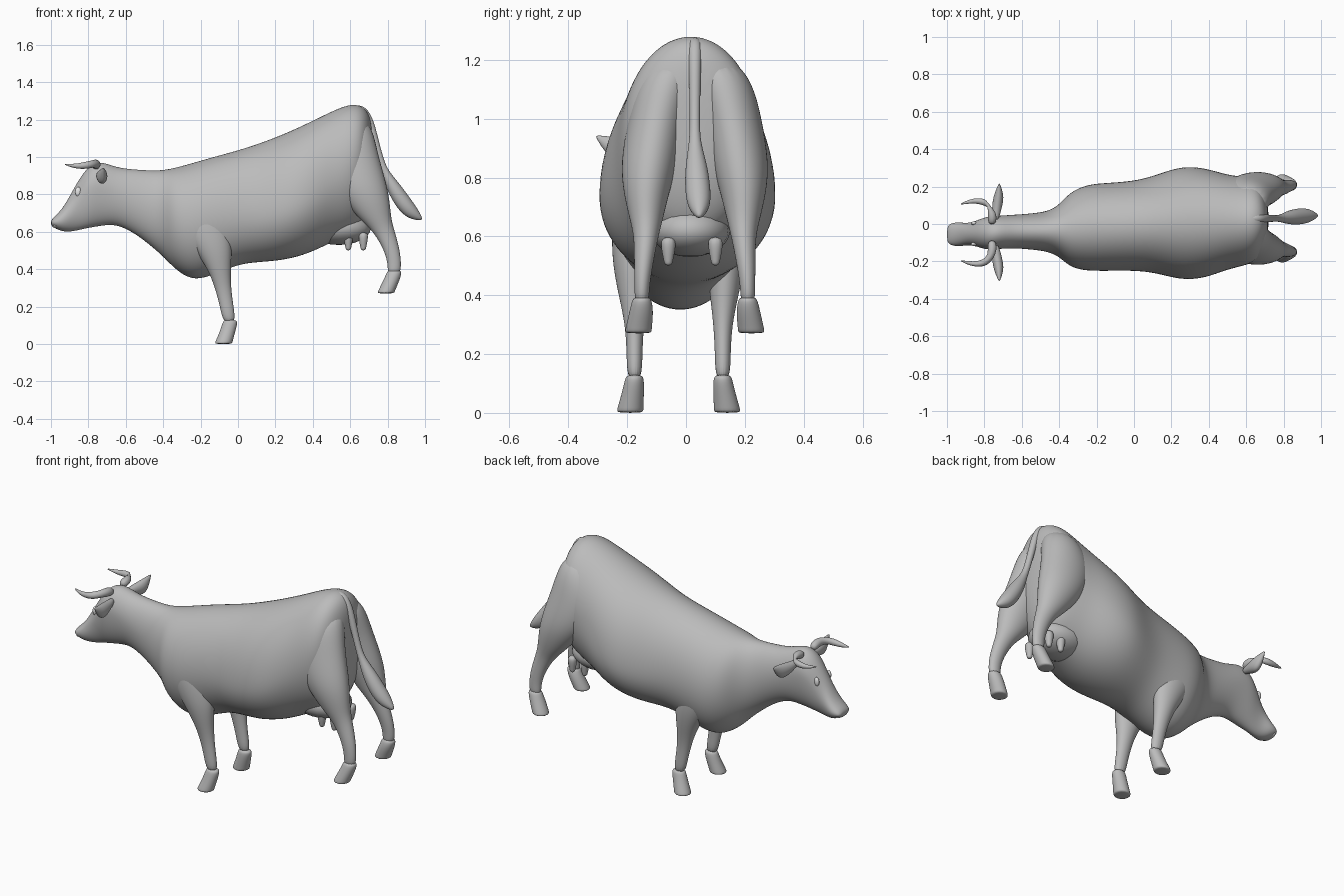
import bpy
import bmesh
from math import cos, sin, pi
from mathutils import Vector

default_cube = bpy.data.objects.get("Cube")
if default_cube:
    bpy.data.objects.remove(default_cube, do_unlink=True)


def make_material(name, colour):
    mat = bpy.data.materials.new(name)
    mat.use_nodes = True
    mat.diffuse_color = colour
    mat.node_tree.nodes["Principled BSDF"].inputs["Base Color"].default_value = colour
    return mat


HIDE = make_material("grey hide", (0.5, 0.5, 0.5, 1))
WHITE = make_material("white", (0.95, 0.95, 0.95, 1))


def finish(name, bm, mat, levels):
    bmesh.ops.recalc_face_normals(bm, faces=bm.faces)
    mesh = bpy.data.meshes.new(name)
    bm.to_mesh(mesh)
    bm.free()
    mesh.materials.append(mat)
    for poly in mesh.polygons:
        poly.use_smooth = True
    obj = bpy.data.objects.new(name, mesh)
    bpy.context.collection.objects.link(obj)
    if levels:
        sub = obj.modifiers.new("smooth", 'SUBSURF')
        sub.levels = sub.render_levels = levels
    return obj


def loft(name, rings, mat=HIDE):
    """Skin a list of point rings and close both ends."""
    bm = bmesh.new()
    loops = [[bm.verts.new(p) for p in ring] for ring in rings]
    n = len(loops[0])
    for a, b in zip(loops, loops[1:]):
        for i in range(n):
            j = (i + 1) % n
            bm.faces.new((a[i], a[j], b[j], b[i]))
    bm.faces.new(loops[0])
    bm.faces.new(loops[-1])
    return finish(name, bm, mat, 2)


def ellipse(centre, u, v, n=16):
    c, u, v = Vector(centre), Vector(u), Vector(v)
    return [c + u * cos(2 * pi * i / n) + v * sin(2 * pi * i / n) for i in range(n)]


def egg(x, top, bottom, yc, half, wide, n=20):
    """Upright section whose widest level sits at the given share of its height."""
    mid = bottom + (top - bottom) * wide
    ring = []
    for i in range(n):
        c, s = cos(2 * pi * i / n), sin(2 * pi * i / n)
        ring.append(Vector((x, yc + half * c, mid + s * (top - mid if s > 0 else mid - bottom))))
    return ring


def limb(name, sections, yc, side):
    """Sections: z, x centre, sideways offset, half length, half width."""
    loft(name, [ellipse((x, yc + side * off, z), (hx, 0, 0), (0, hy, 0))
                for z, x, off, hx, hy in sections])


def tube(name, path):
    """Path points: x, y, z, radius."""
    pts = [Vector(p[:3]) for p in path]
    rings = []
    for i, p in enumerate(path):
        along = pts[min(i + 1, len(pts) - 1)] - pts[max(i - 1, 0)]
        u = along.orthogonal() if abs(along.y) > along.length * 0.9 else along.cross(Vector((0, 1, 0)))
        u.normalize()
        v = along.normalized().cross(u)
        rings.append(ellipse(pts[i], u * p[3], v * p[3], 10))
    loft(name, rings)


def ball(name, centre, size, mat):
    bm = bmesh.new()
    bmesh.ops.create_uvsphere(bm, u_segments=20, v_segments=12, radius=1)
    bmesh.ops.scale(bm, vec=size, verts=bm.verts)
    bmesh.ops.translate(bm, vec=centre, verts=bm.verts)
    finish(name, bm, mat, 0)


# Head, neck and trunk in one skin: x, top, bottom, y centre, half width, widest level
trunk = [
    (-1, .66, .635, -.055, .038, .5),
    (-.985, .68, .622, -.055, .058, .5),
    (-.94, .72, .6, -.055, .067, .5),
    (-.89, .81, .6, -.055, .058, .45),
    (-.84, .9, .61, -.05, .07, .6),
    (-.79, .96, .62, -.05, .09, .65),
    (-.73, .98, .63, -.045, .09, .6),
    (-.65, .945, .64, -.04, .09, .55),
    (-.55, .935, .59, -.04, .097, .5),
    (-.45, .93, .51, -.04, .11, .5),
    (-.39, .935, .455, -.035, .15, .5),
    (-.34, .945, .4, -.03, .205, .5),
    (-.25, .97, .335, -.02, .235, .5),
    (-.15, 1, .355, -.015, .238, .5),
    (0, 1.04, .425, -.01, .242, .45),
    (.12, 1.08, .435, 0, .265, .4),
    (.25, 1.13, .445, .005, .31, .4),
    (.38, 1.19, .48, .005, .3, .4),
    (.5, 1.25, .54, .01, .255, .45),
    (.6, 1.29, .58, .015, .24, .5),
    (.66, 1.28, .62, .02, .215, .55),
    (.7, 1.24, .72, .025, .15, .55),
    (.72, 1.15, .85, .025, .06, .5),
]
loft("body", [egg(*row) for row in trunk])

# Leg profiles from the top down
fore_leg = [
    (.78, -.2, .15, .08, .03), (.7, -.19, .16, .13, .06), (.6, -.17, .16, .13, .07),
    (.5, -.13, .16, .1, .065), (.4, -.1, .155, .062, .05), (.3, -.08, .15, .043, .032),
    (.2, -.06, .15, .037, .027), (.11, -.045, .15, .034, .026),
]
fore_hoof = [
    (.13, -.042, .15, .033, .026), (.115, -.042, .15, .041, .033), (.07, -.055, .155, .042, .038),
    (.01, -.076, .165, .047, .046), (0, -.078, .165, .047, .046),
]
hind_leg = [
    (1.2, .62, .07, .07, .07), (1.12, .61, .1, .12, .1), (1, .6, .13, .155, .1),
    (.85, .65, .155, .15, .1), (.75, .695, .165, .12, .08), (.66, .74, .165, .082, .058),
    (.6, .782, .165, .058, .042), (.5, .825, .175, .042, .032), (.42, .838, .18, .036, .025),
    (.37, .832, .18, .034, .025),
]
hind_hoof = [
    (.395, .835, .18, .034, .026), (.38, .835, .18, .041, .035), (.34, .82, .182, .044, .042),
    (.28, .792, .192, .046, .046), (.27, .79, .192, .046, .046),
]
HEAD_Y, FORE_Y, HIND_Y = -.045, -.025, .03

for label, side in (("near", -1), ("far", 1)):
    limb("fore_leg_" + label, fore_leg, FORE_Y, side)
    limb("fore_hoof_" + label, fore_hoof, FORE_Y, side)
    limb("hind_leg_" + label, hind_leg, HIND_Y, side)
    limb("hind_hoof_" + label, hind_hoof, HIND_Y, side)

    # Forward-curving horn
    horn = [(-.76, .04, .95, .026), (-.755, .11, .968, .026), (-.79, .165, .96, .023),
            (-.86, .172, .948, .015), (-.93, .15, .962, .003)]
    tube("horn_" + label, [(x, HEAD_Y + side * y, z, r) for x, y, z, r in horn])

    # Leaf-shaped ear: outward offset, x, z, half depth, half height
    ear = [(.06, -.74, .91, .014, .015), (.12, -.735, .9, .026, .028),
           (.18, -.725, .893, .03, .044), (.22, -.722, .905, .02, .036), (.262, -.72, .94, .003, .004)]
    loft("ear_" + label, [ellipse((x, HEAD_Y + side * y, z), (hx, 0, 0), (0, 0, hz))
                          for y, x, z, hx, hz in ear])

    # Eye
    ball("eye_" + label, (-.855, -.052 + side * .056, .815), (.016, .01, .026), WHITE)

    # Teats
    for place, x in (("front", .59), ("rear", .67)):
        y = .02 + side * .08
        tube("teat_%s_%s" % (place, label),
             [(x, y, .6, .03), (x, y, .55, .024), (x, y, .52, .017), (x, y, .5, .013)])

# Udder and front teeth
ball("udder", (.54, .015, .62), (.17, .135, .09), HIDE)
ball("teeth", (-.975, -.055, .633), (.02, .05, .012), WHITE)

# Tail with a full tuft
tube("tail", [(.6, .03, 1.255, .02), (.66, .03, 1.262, .024), (.7, .03, 1.21, .023),
              (.73, .03, 1.1, .02), (.76, .03, .99, .018), (.785, .03, .92, .02),
              (.83, .035, .84, .04), (.88, .04, .76, .047), (.93, .045, .7, .042),
              (.985, .045, .665, .008)])
